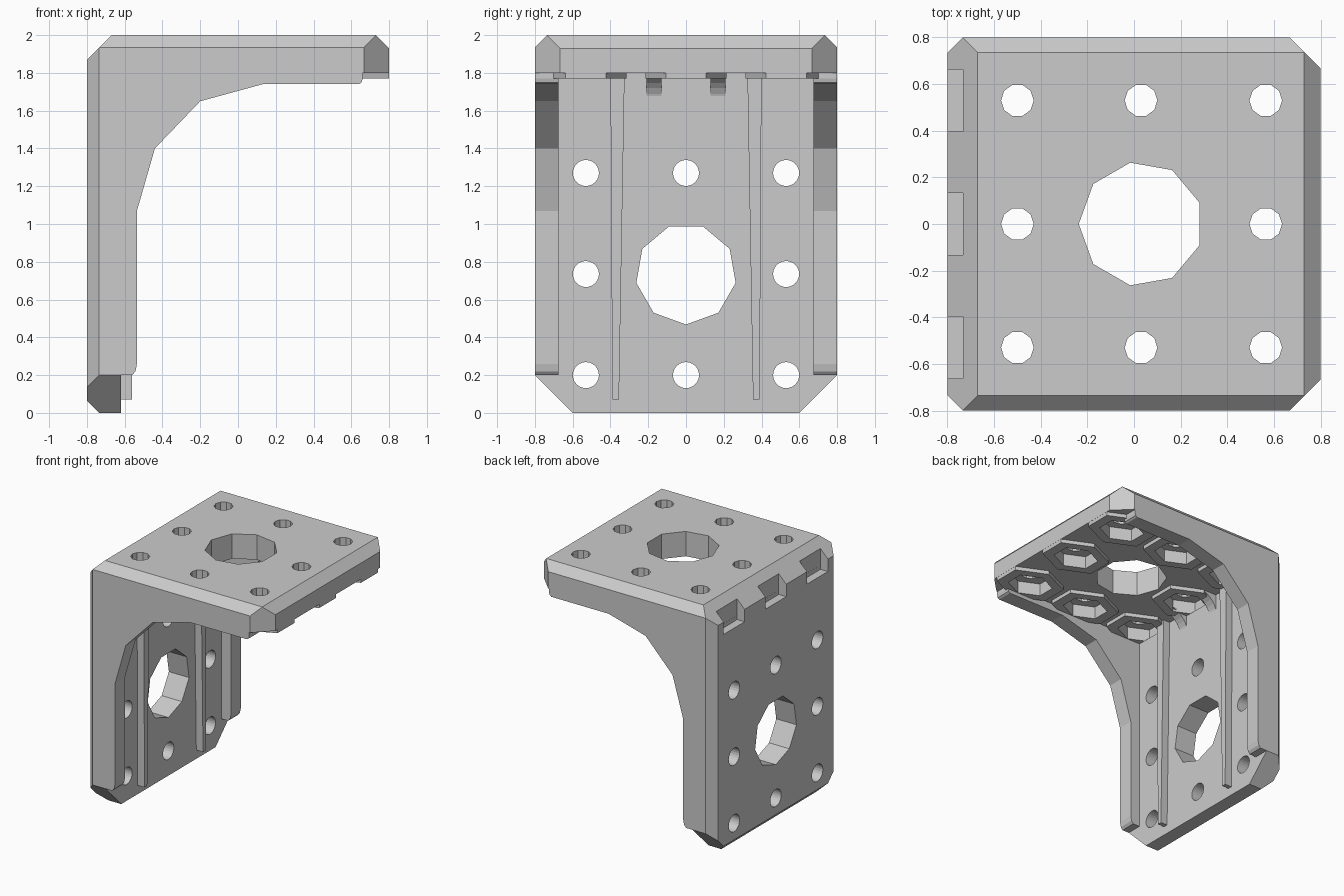
import bpy, bmesh
from math import cos, sin, pi
from mathutils import Vector

cube = bpy.data.objects.get("Cube")
if cube:
    bpy.data.objects.remove(cube, do_unlink=True)

grey = bpy.data.materials.new("plain grey")
grey.use_nodes = True
COLOUR = (0.6, 0.6, 0.6, 1)
grey.diffuse_color = COLOUR
grey.node_tree.nodes["Principled BSDF"].inputs["Base Color"].default_value = COLOUR


def finish(name, bm):
    bmesh.ops.recalc_face_normals(bm, faces=bm.faces)
    mesh = bpy.data.meshes.new(name)
    bm.to_mesh(mesh)
    bm.free()
    mesh.materials.append(grey)
    obj = bpy.data.objects.new(name, mesh)
    bpy.context.collection.objects.link(obj)
    return obj


def prism(name, points, axis, lo, hi):
    """Extrude a 2D outline along an axis, from lo to hi."""
    def place(p, d):
        return {"x": (d, *p), "y": (p[0], d, p[1]), "z": (*p, d)}[axis]
    bm = bmesh.new()
    face = bm.faces.new([bm.verts.new(place(p, lo)) for p in points])
    new = bmesh.ops.extrude_face_region(bm, geom=[face])["geom"]
    move = Vector(place((0, 0), hi - lo))
    bmesh.ops.translate(bm, vec=move, verts=[v for v in new if isinstance(v, bmesh.types.BMVert)])
    return finish(name, bm)


def ngon(cx, cy, r, n, start=0.0):
    return [(cx + r * cos(start + 2 * pi * i / n), cy + r * sin(start + 2 * pi * i / n))
            for i in range(n)]


def rect(x0, x1, y0, y1):
    return [(x0, y0), (x1, y0), (x1, y1), (x0, y1)]


def hexagon(cx, cy, size):
    # Points face sideways, flats face front and back of the arm
    shape = [(0, 0.215), (-0.234, 0.107), (-0.234, -0.107), (0, -0.215), (0.234, -0.107), (0.234, 0.107)]
    return [(cx + x * size, cy + y * size) for x, y in shape]


def cut(target, cutter):
    mod = target.modifiers.new("cut", "BOOLEAN")
    mod.operation = "DIFFERENCE"
    mod.solver = "EXACT"
    mod.object = cutter
    bpy.context.view_layer.objects.active = target
    bpy.ops.object.modifier_apply(modifier=mod.name)
    bpy.data.objects.remove(cutter, do_unlink=True)


# Outer block with every chamfer sliced off: (normal, distance along it)
bracket = prism("bracket_body", rect(-0.8, 0.8, -0.8, 0.8), "z", 0, 2)
chamfers = [((-1, 0, 1), 2.67), ((1, 0, 1), 2.73), ((-1, 0, -1), 0.735)]
for s in (-1, 1):
    chamfers += [((0, s, 1), 2.735), ((1, s, 0), 1.467), ((-1, s, 0), 1.535), ((0, s, -1), 0.6)]
bm = bmesh.new()
bm.from_mesh(bracket.data)
for normal, dist in chamfers:
    n = Vector(normal)
    bmesh.ops.bisect_plane(bm, geom=bm.verts[:] + bm.edges[:] + bm.faces[:], dist=1e-5,
                           plane_co=n * dist / n.length_squared, plane_no=n, clear_outer=True)
    bmesh.ops.holes_fill(bm, edges=[e for e in bm.edges if e.is_boundary])
bmesh.ops.recalc_face_normals(bm, faces=bm.faces)
bm.to_mesh(bracket.data)
bm.free()

# Space under the arm, leaving the arched side flanges
flange = [(-0.62, -1), (-0.62, 0.2), (-0.56, 0.2), (-0.543, 0.22), (-0.535, 0.26),
          (-0.535, 1.07), (-0.44, 1.4), (-0.2, 1.65), (0.13, 1.74), (0.64, 1.74),
          (0.655, 1.75), (0.66, 1.77), (0.66, 1.8), (2, 1.8), (2, -1)]
cut(bracket, prism("arch_cutter", flange, "y", -1, 1))
cut(bracket, prism("channel_cutter", rect(-0.62, 1, -1, 1.8), "y", -0.675, 0.675))

# Large openings in both plates
cut(bracket, prism("top_opening", ngon(0.03, 0, 0.267, 9, pi), "z", 1.5, 2.2))
cut(bracket, prism("back_opening", ngon(0, 0.735, 0.267, 9, -pi / 2), "x", -1, -0.5))

# Screw holes, nut pockets with raised rims, and notches on the back edge
ROWS = (-0.53, 0, 0.53)
for y in ROWS:
    for x in (-0.5, 0.03, 0.565):
        if (x, y) == (0.03, 0):
            continue
        rim = prism("nut_rim", hexagon(x, y, 1), "z", 1.77, 1.803)
        cut(rim, prism("rim_cutter", hexagon(x, y, 0.66), "z", 1.7, 1.9))
        cut(bracket, prism("pocket_cutter", hexagon(x, y, 0.66), "z", 1.77, 1.87))
        cut(bracket, prism("hole_cutter", ngon(x, y, 0.07, 10), "z", 1.6, 2.2))
    for z in (0.2, 0.735, 1.27):
        if (y, z) != (0, 0.735):
            cut(bracket, prism("hole_cutter", ngon(y, z, 0.069, 24), "x", -1, -0.5))
    cut(bracket, prism("notch_cutter", rect(-1, -0.733, y - 0.133, y + 0.133), "z", 1.77, 2.2))

# Upright rails and curved corner ribs on each side of the centre
arc = [(-0.45 - 0.18 * cos(a), 1.62 + 0.18 * sin(a)) for a in [pi / 2 * i / 8 for i in range(9)]]
for s, side in ((1, "left"), (-1, "right")):
    rail = [(s * 0.355, 0.07), (s * 0.39, 0.07), (s * 0.4, 1.8), (s * 0.325, 1.8)]
    prism(side + "_rail", rail, "x", -0.63, -0.56)
    rib = prism(side + "_corner_rib", [(-0.63, 1.805)] + arc, "y", s * 0.17 - 0.04, s * 0.17 + 0.04)
